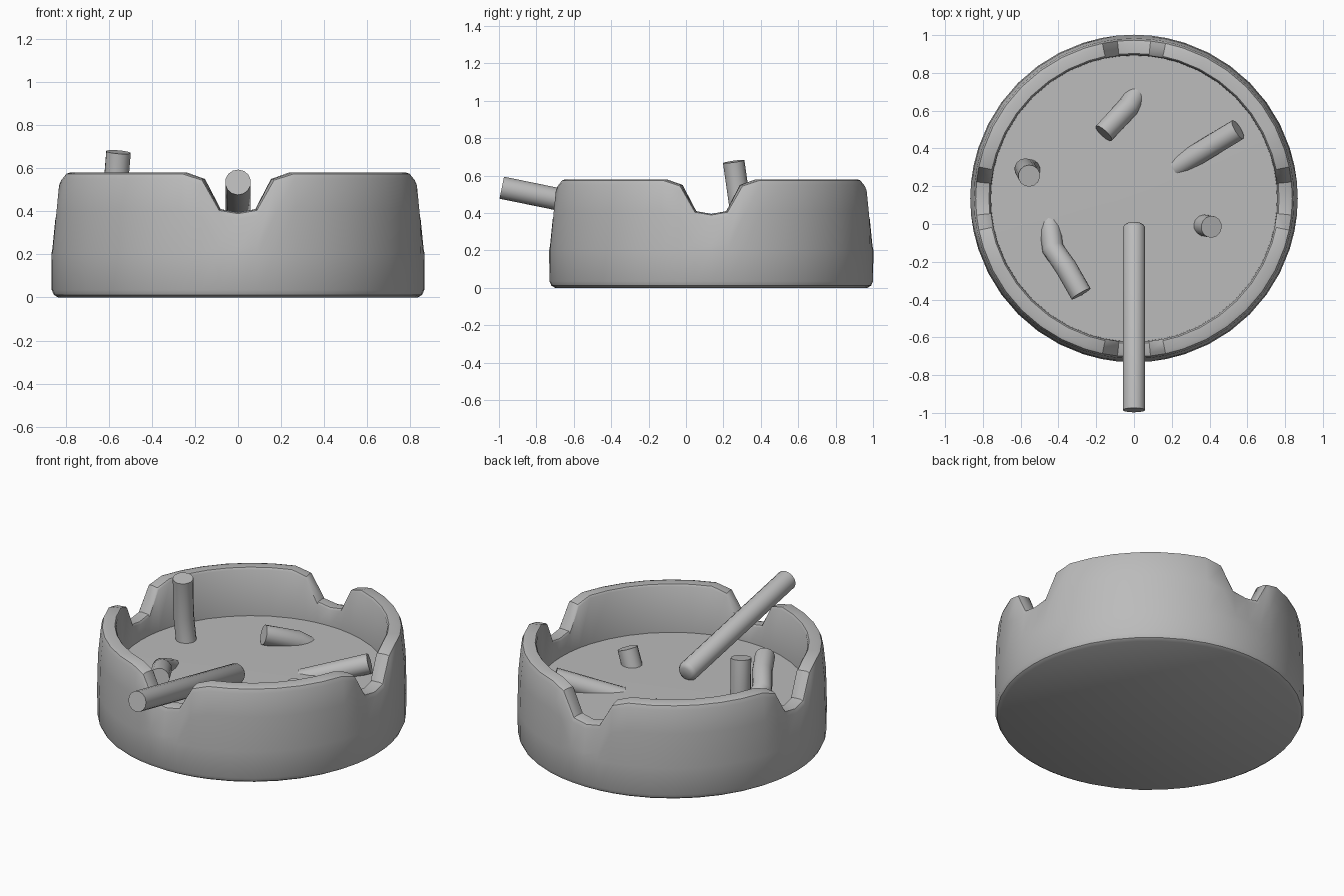
import bpy, bmesh, math
from mathutils import Vector

old = bpy.data.objects.get("Cube")
if old:
    bpy.data.objects.remove(old)

CENTRE = Vector((0, 0.135, 0))
RIM = 0.58

grey = bpy.data.materials.new("plain grey")
grey.use_nodes = True
colour = (0.5, 0.5, 0.5, 1)
grey.diffuse_color = colour
grey.node_tree.nodes["Principled BSDF"].inputs["Base Color"].default_value = colour


def finish(name, bm, angle):
    bmesh.ops.recalc_face_normals(bm, faces=bm.faces)
    mesh = bpy.data.meshes.new(name)
    bm.to_mesh(mesh)
    bm.free()
    obj = bpy.data.objects.new(name, mesh)
    bpy.context.collection.objects.link(obj)
    mesh.materials.append(grey)
    bpy.ops.object.select_all(action='DESELECT')
    obj.select_set(True)
    bpy.context.view_layer.objects.active = obj
    bpy.ops.object.shade_smooth_by_angle(angle=math.radians(angle))
    return obj


def skin(bm, rings):
    """Join successive rings with quads and cap both ends."""
    n = len(rings[0])
    for a, b in zip(rings, rings[1:]):
        for i in range(n):
            j = (i + 1) % n
            bm.faces.new((a[i], a[j], b[j], b[i]))
    bm.faces.new(rings[0])
    bm.faces.new(rings[-1])


# Bowl: one lathe whose rim dips into four evenly spaced rests
notch = {-18: 0, -11.5: 0.03, -6: 0.17, 0: 0.185, 6: 0.17, 11.5: 0.03, 18: 0}
columns = []
for quarter in range(4):
    for a, dip in notch.items():
        columns.append((quarter * 90 + a, dip))
    columns += [(quarter * 90 + a, 0) for a in (27, 36, 45, 54, 63)]

# (radius, height, follows the rim)
profile = [(0.835, 0, 0), (0.855, 0.012, 0), (0.865, 0.035, 0), (0.867, 0.2, 0),
           (0.862, -0.17, 1), (0.848, -0.03, 1), (0.838, -0.006, 1), (0.82, 0, 1),
           (0.768, 0, 1), (0.76, -0.012, 1), (0.757, 0.285, 0), (0.4, 0.288, 0), (0.1, 0.29, 0)]
bm = bmesh.new()
rings = []
for radius, height, on_rim in profile:
    ring = []
    for degrees, dip in columns:
        a = math.radians(degrees)
        z = RIM - dip + height if on_rim else height
        ring.append(bm.verts.new(CENTRE + Vector((radius * math.cos(a), radius * math.sin(a), z))))
    rings.append(ring)
skin(bm, rings)
finish("bowl", bm, 35)


def stick(name, path, radius=0.06, sides=14, round_end=False):
    """Sweep a round section along a short bent path."""
    pts = [Vector(p) for p in path]
    sizes = [radius] * len(pts)
    if round_end:
        d = (pts[-1] - pts[-2]).normalized()
        pts += [pts[-1] + d * 0.015, pts[-1] + d * 0.024]
        sizes += [radius * 0.85, radius * 0.6]
    bm = bmesh.new()
    rings = []
    for i, p in enumerate(pts):
        t = (pts[min(i + 1, len(pts) - 1)] - pts[max(i - 1, 0)]).normalized()
        side = t.cross(Vector((0.6, 0.8, 0.1))).normalized()
        up = side.cross(t)
        ring = []
        for k in range(sides):
            a = 2 * math.pi * k / sides
            ring.append(bm.verts.new(p + (side * math.cos(a) + up * math.sin(a)) * sizes[i]))
        rings.append(ring)
    skin(bm, rings)
    finish(name, bm, 50)


# Long stick lying in the front rest
stick("long_stick", [(0, -0.985, 0.535), (0, -0.02, 0.338)], round_end=True)

# Stubbed-out ends pressed into the floor
stubs = {
    "back_stub": [(-0.16, 0.48, 0.345), (-0.03, 0.62, 0.29), (0.03, 0.73, 0.2)],
    "left_back_stub": [(0.55, 0.5, 0.35), (0.22, 0.3, 0.24)],
    "upright_stub": [(-0.555, 0.255, 0.675), (-0.575, 0.29, 0.43), (-0.55, 0.285, 0.25)],
    "left_stub": [(0.41, -0.015, 0.375), (0.36, -0.005, 0.24)],
    "bent_stub": [(-0.28, -0.37, 0.37), (-0.36, -0.23, 0.35), (-0.43, -0.13, 0.3), (-0.45, 0.04, 0.22)],
}
for name, path in stubs.items():
    stick(name, path, radius=0.058)
